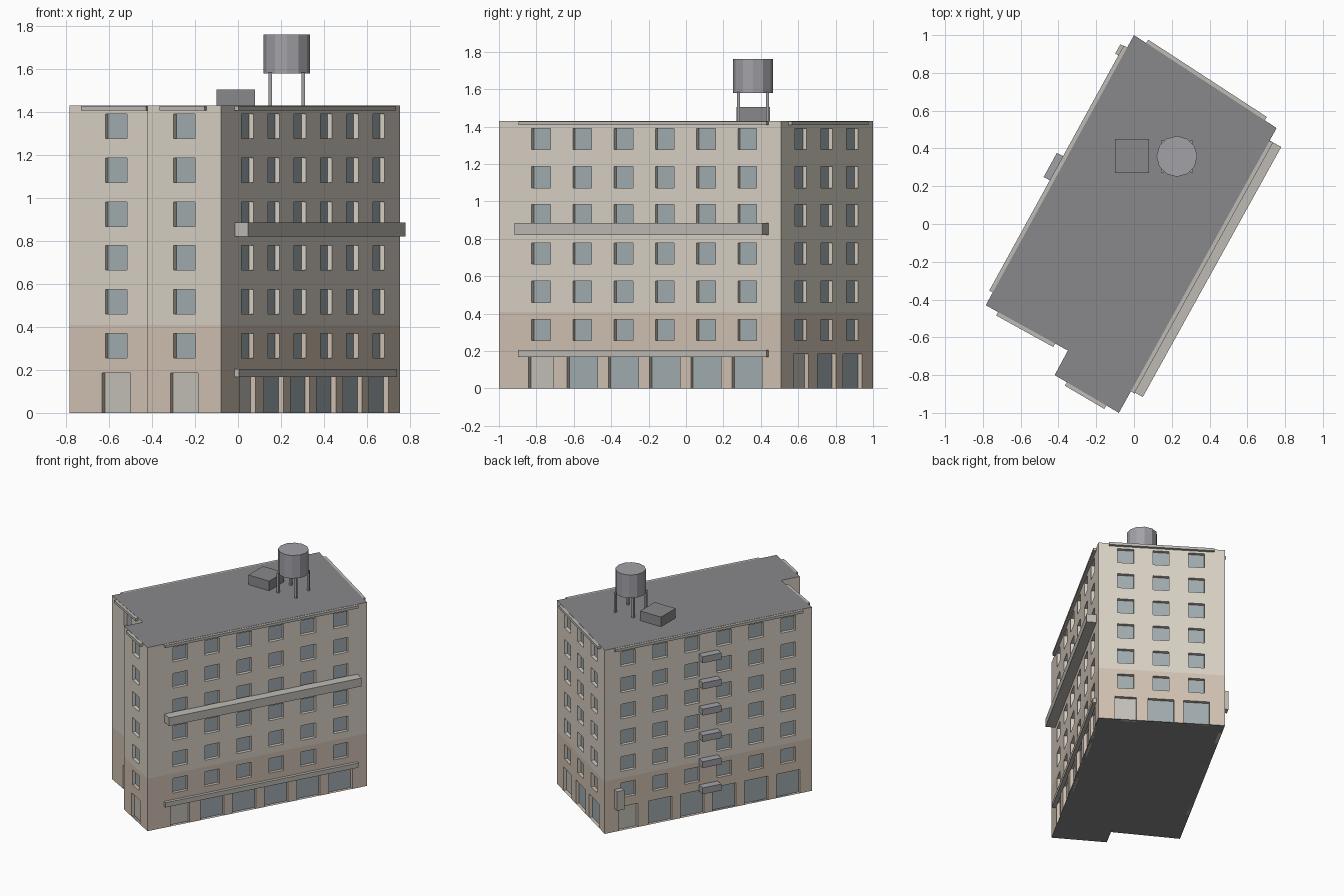
import bpy
import bmesh
from mathutils import Vector

if "Cube" in bpy.data.objects:
    bpy.data.objects.remove(bpy.data.objects["Cube"])

H = 1.43            # building height
FLOORS = 7
FH = H / FLOORS     # floor height
RECESS = 0.025


def mat(name, r, g, b):
    m = bpy.data.materials.new(name)
    m.diffuse_color = (r, g, b, 1)
    m.use_nodes = True
    m.node_tree.nodes["Principled BSDF"].inputs["Base Color"].default_value = m.diffuse_color
    return m


UPPER = mat("upper_stone", 0.70, 0.64, 0.56)
LOWER = mat("lower_stone", 0.64, 0.54, 0.45)
GLASS = mat("glass", 0.36, 0.42, 0.44)
DOOR = mat("door", 0.56, 0.54, 0.49)
TRIM = mat("trim", 0.52, 0.50, 0.46)
ROOF = mat("roof_grey", 0.25, 0.25, 0.26)
METAL = mat("metal", 0.36, 0.36, 0.39)

# Footprint corners, counter-clockwise
C, B, A = Vector((-0.08, -1.0)), Vector((0.755, 0.508)), Vector((0.0, 1.0))
F, E, D = Vector((-0.785, -0.43)), Vector((-0.35, -0.67)), Vector((-0.42, -0.80))
FOOT = [C, B, A, F, E, D]


def frame(p, q):
    """Map (along wall, outward, height) to world space."""
    d = (q - p).normalized()
    n = Vector((d.y, -d.x))

    def at(s, o, z):
        v = p + d * s + n * o
        return Vector((v.x, v.y, z))
    return at, (q - p).length


def finish(bm, name, mats):
    me = bpy.data.meshes.new(name)
    bm.to_mesh(me)
    bm.free()
    for m in mats:
        me.materials.append(m)
    ob = bpy.data.objects.new(name, me)
    bpy.context.collection.objects.link(ob)
    return ob


def quad(bm, pts, mi=0):
    f = bm.faces.new([bm.verts.new(p) for p in pts])
    f.material_index = mi


def add_box(bm, at, s0, s1, o0, o1, z0, z1):
    v = [bm.verts.new(at(s, o, z)) for z in (z0, z1)
         for s, o in ((s0, o0), (s1, o0), (s1, o1), (s0, o1))]
    for idx in ((0, 1, 2, 3), (4, 5, 6, 7), (0, 1, 5, 4), (1, 2, 6, 5),
                (2, 3, 7, 6), (3, 0, 4, 7)):
        bm.faces.new([v[i] for i in idx])
    bmesh.ops.recalc_face_normals(bm, faces=bm.faces[:])


def box(name, m, at, *dims):
    bm = bmesh.new()
    add_box(bm, at, *dims)
    return finish(bm, name, [m])


def wall(name, p, q, cols, first):
    """Wall with recessed windows; the ground floor has a door, then shopfronts."""
    at, length = frame(p, q)
    bm = bmesh.new()

    def panel(s0, s1, z0, z1, mi, o=0.0):
        if s1 > s0 and z1 > z0:
            quad(bm, [at(s0, o, z0), at(s1, o, z0), at(s1, o, z1), at(s0, o, z1)], mi)

    for k in range(FLOORS):
        z0, z1 = k * FH, (k + 1) * FH
        mi = 0 if k < 2 else 1
        za, zb = (0.0, 0.185) if k == 0 else (z0 + 0.051, z0 + 0.165)
        edge = 0.0
        for i in range(cols):
            c = first + 0.252 * i
            w = 0.057 if k else (0.075 if i == 0 else 0.092)
            a, b = c - w, c + w
            panel(edge, a, z0, z1, mi)
            panel(a, b, z0, za, mi)
            panel(a, b, zb, z1, mi)
            panel(a, b, za, zb, 3 if k == 0 and i == 0 else 2, -RECESS)
            # jambs, sill and head of the opening
            ring = [(a, za), (b, za), (b, zb), (a, zb)]
            for (s, z), (t, y) in zip(ring, ring[1:] + ring[:1]):
                quad(bm, [at(s, 0, z), at(t, 0, y), at(t, -RECESS, y), at(s, -RECESS, z)], mi)
            edge = b
        panel(edge, length, z0, z1, mi)
    finish(bm, name, [LOWER, UPPER, GLASS, DOOR])


# Walls
wall("right_wall", C, B, 6, 0.257)
wall("back_wall", B, A, 3, 0.195)
wall("left_wall", A, F, 6, 0.185)
wall("front_left_wall", F, E, 1, 0.25)
wall("notch_wall", E, D, 0, 0)
wall("front_right_wall", D, C, 1, 0.197)

# Roof slab and base
for name, z in (("roof", H), ("base", 0.0)):
    bm = bmesh.new()
    quad(bm, [(p.x, p.y, z) for p in (FOOT if z else FOOT[::-1])])
    finish(bm, name, [ROOF])

# Cornices along each main wall
for name, p, q, inset in (("right", C, B, 0.13), ("back", B, A, 0.075), ("left", A, F, 0.075),
                          ("front_left", F, E, 0.075), ("front_right", D, C, 0.075)):
    at, length = frame(p, q)
    box(name + "_cornice", TRIM, at, inset, length - 0.077, -0.005, 0.021, 1.408, 1.428)

# Right side: long balcony ledge and shopfront canopy
at, _ = frame(C, B)
box("long_ledge", TRIM, at, 0.135, 1.648, -0.005, 0.07, 0.82, 0.885)
box("shop_canopy", TRIM, at, 0.13, 1.647, -0.005, 0.024, 0.168, 0.205)

# Left side: stack of small landings and a hanging panel
at, length = frame(A, F)
for k in range(6):
    z = FH * (k + 1)
    box(f"landing_{k + 1}", METAL, at, length / 2 - 0.073, length / 2 + 0.073,
        -0.005, 0.058, z - 0.025, z + 0.025)
box("hanging_panel", TRIM, at, 0.078, 0.134, -0.005, 0.04, 0.18, 0.33)


# Roof hut and water tank
def world(x, y, z):
    return Vector((x, y, z))


box("roof_hut", ROOF, world, -0.10, 0.08, 0.27, 0.45, H - 0.005, 1.505)

TX, TY = 0.227, 0.358
bpy.ops.mesh.primitive_cylinder_add(vertices=12, radius=0.108, depth=0.18, location=(TX, TY, 1.67))
tank = bpy.context.object
tank.name = "water_tank"
tank.data.materials.append(METAL)
for i, (sx, sy) in enumerate(((-1, -1), (1, -1), (1, 1), (-1, 1))):
    x, y = TX + sx * 0.077, TY + sy * 0.077
    box(f"tank_leg_{i + 1}", METAL, world, x - 0.008, x + 0.008, y - 0.008, y + 0.008, H - 0.005, 1.585)
